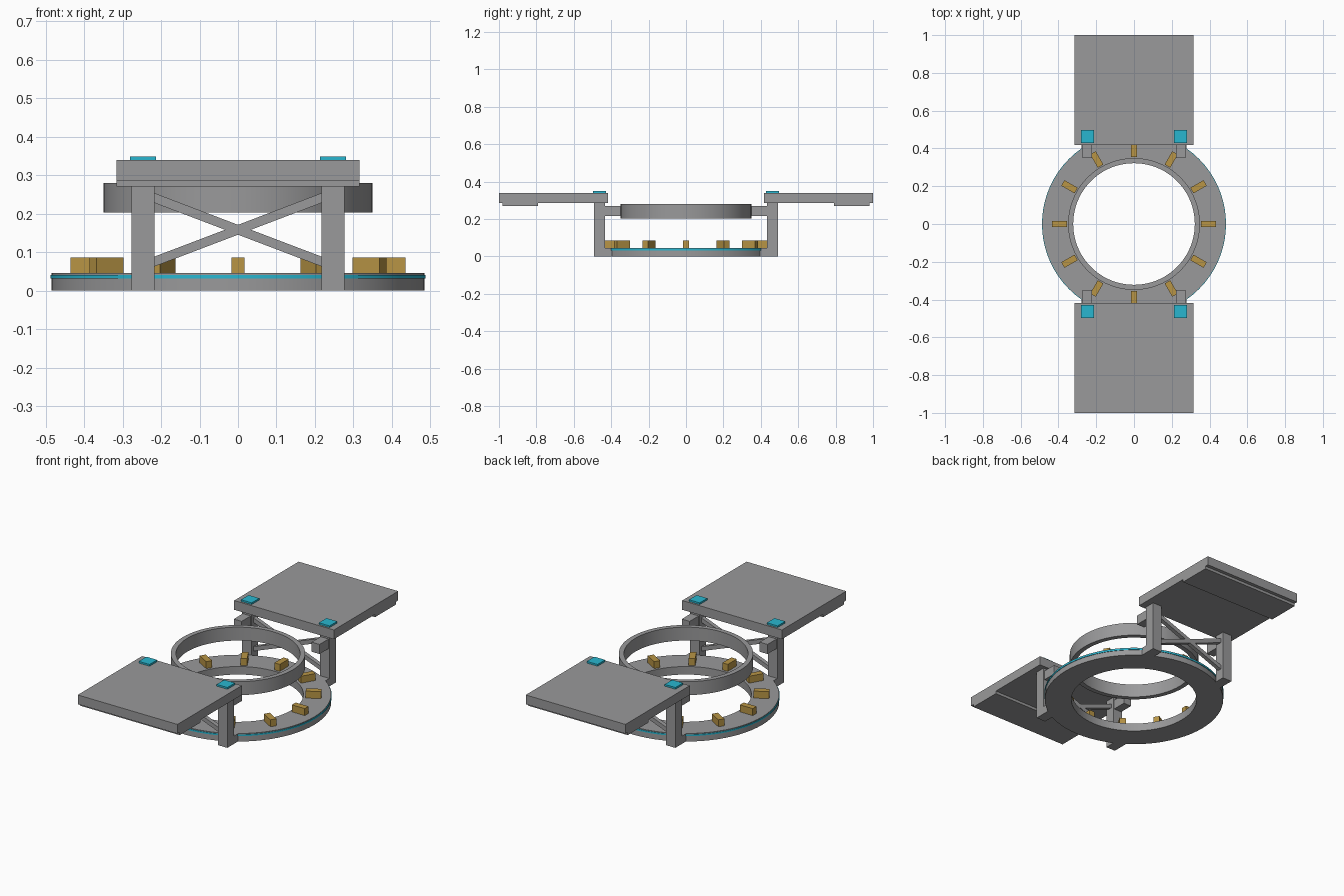
import bpy, bmesh
from math import pi, radians, atan2, hypot
from mathutils import Matrix, Vector

cube = bpy.data.objects.get("Cube")
if cube:
    bpy.data.objects.remove(cube, do_unlink=True)


def material(name, rgb):
    mat = bpy.data.materials.new(name)
    mat.use_nodes = True
    mat.diffuse_color = (*rgb, 1)
    mat.node_tree.nodes["Principled BSDF"].inputs["Base Color"].default_value = (*rgb, 1)
    return mat


grey = material("steel grey", (0.32, 0.32, 0.325))
cyan = material("glowing cyan", (0.022, 0.47, 0.63))
brass = material("brass", (0.48, 0.30, 0.06))


def finish(bm, name, mat):
    bmesh.ops.recalc_face_normals(bm, faces=bm.faces)
    mesh = bpy.data.meshes.new(name)
    bm.to_mesh(mesh)
    bm.free()
    mesh.materials.append(mat)
    obj = bpy.data.objects.new(name, mesh)
    bpy.context.collection.objects.link(obj)
    return obj


def box(name, low, high, mat, turn=Matrix()):
    """Box between two corners, then turned about the origin."""
    low, high = Vector(low), Vector(high)
    bm = bmesh.new()
    place = Matrix.Translation((low + high) / 2) @ Matrix.Diagonal((*(high - low), 1))
    bmesh.ops.create_cube(bm, size=1, matrix=turn @ place)
    return finish(bm, name, mat)


def ring(name, inner, outer, bottom, top, mat):
    """Flat-sided ring spun from a rectangular section."""
    bm = bmesh.new()
    section = [(inner, bottom), (outer, bottom), (outer, top), (inner, top)]
    face = bm.faces.new([bm.verts.new((r, 0, z)) for r, z in section])
    edges = list(face.edges)
    bm.faces.remove(face)
    bmesh.ops.spin(bm, geom=edges, axis=(0, 0, 1), cent=(0, 0, 0),
                   angle=2 * pi, steps=72)
    bmesh.ops.remove_doubles(bm, verts=bm.verts, dist=1e-4)
    obj = finish(bm, name, mat)
    bpy.ops.object.select_all(action="DESELECT")
    obj.select_set(True)
    bpy.context.view_layer.objects.active = obj
    bpy.ops.object.shade_smooth_by_angle(angle=radians(30))


# Rings
ring("base_ring", 0.34, 0.484, 0, 0.046, grey)
ring("light_band", 0.478, 0.487, 0.032, 0.041, cyan)
ring("upper_ring", 0.322, 0.349, 0.203, 0.28, grey)

# Clamps around the base ring
for i in range(12):
    box(f"clamp_{i + 1}", (0.354, -0.017, 0.044), (0.435, 0.017, 0.086), brass,
        Matrix.Rotation(i * pi / 6, 4, "Z"))

# Two matching platforms with their supports
for end, turn in (("back", Matrix()), ("front", Matrix.Rotation(pi, 4, "Z"))):
    box(f"{end}_platform", (-0.316, 0.417, 0.286), (0.316, 1, 0.339), grey, turn)
    box(f"{end}_platform_rib", (-0.316, 0.79, 0.27), (0.316, 0.98, 0.287), grey, turn)
    for s, side in ((-1, "a"), (1, "b")):
        x = s * 0.247
        box(f"{end}_leg_{side}", (x - 0.03, 0.432, 0), (x + 0.03, 0.492, 0.287), grey, turn)
        box(f"{end}_foot_{side}", (x - 0.03, 0.39, 0), (x + 0.03, 0.435, 0.045), grey, turn)
        box(f"{end}_arm_{side}", (x - 0.025, 0.35, 0.215), (x + 0.025, 0.435, 0.27), grey, turn)
        box(f"{end}_pad_{side}", (x - 0.034, 0.428, 0.337), (x + 0.034, 0.497, 0.349), cyan, turn)
        # Diagonal brace
        run, rise = 0.46, 0.175
        half = hypot(run, rise) / 2
        tilt = (turn @ Matrix.Translation((0, 0.462, 0.158))
                @ Matrix.Rotation(s * atan2(rise, run), 4, "Y"))
        box(f"{end}_brace_{side}", (-half, -0.012, -0.012), (half, 0.012, 0.012), grey, tilt)
